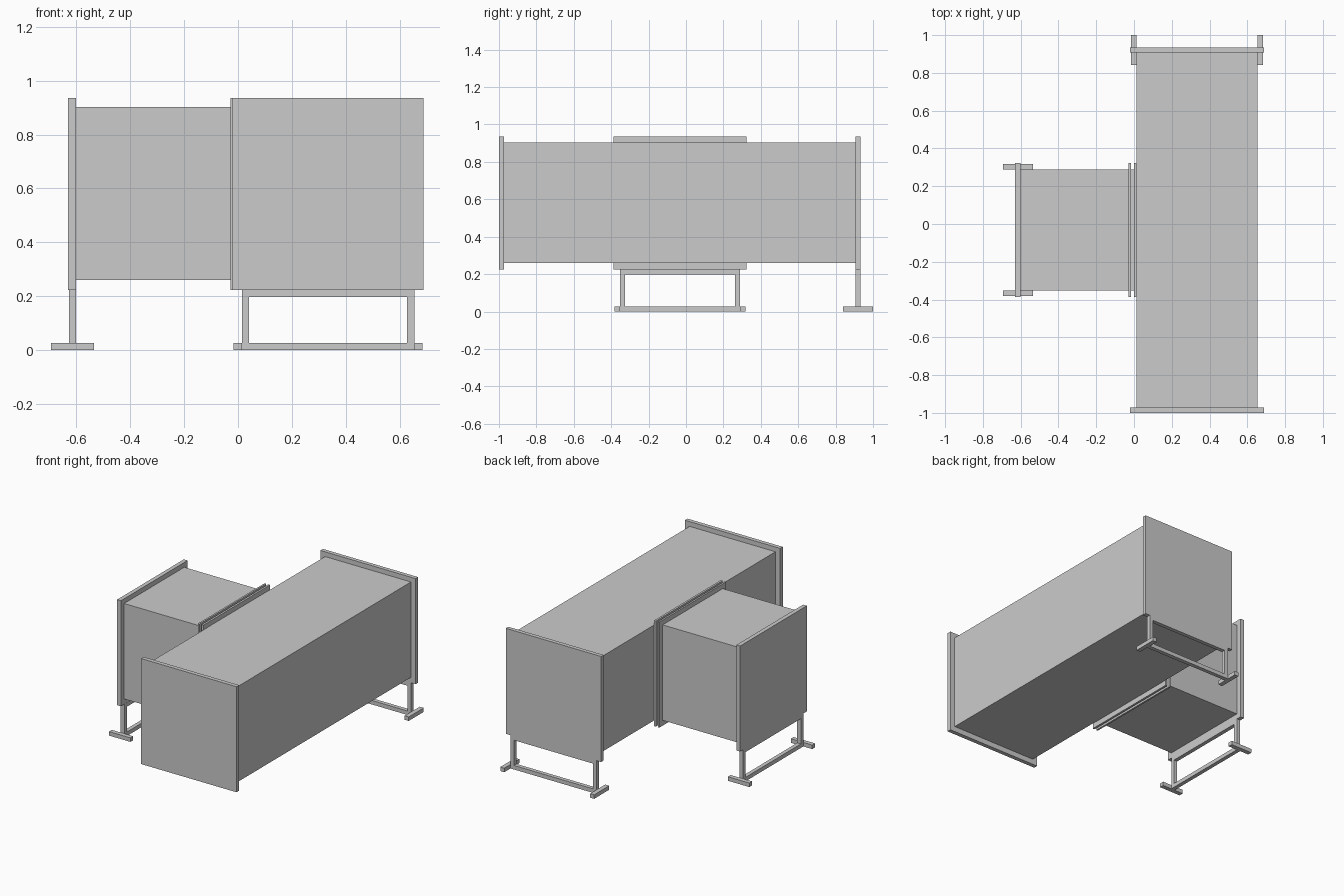
import bpy

if "Cube" in bpy.data.objects:
    bpy.data.objects.remove(bpy.data.objects["Cube"])


def box(name, x0, x1, y0, y1, z0, z1):
    v = [(x, y, z) for x in (x0, x1) for y in (y0, y1) for z in (z0, z1)]
    f = [(0, 1, 3, 2), (4, 6, 7, 5), (0, 4, 5, 1),
         (2, 3, 7, 6), (0, 2, 6, 4), (1, 5, 7, 3)]
    me = bpy.data.meshes.new(name)
    me.from_pydata(v, [], f)
    ob = bpy.data.objects.new(name, me)
    bpy.context.collection.objects.link(ob)
    return ob


Z0, Z1 = 0.26, 0.903        # duct bottom and top
F0, F1 = 0.224, 0.935       # flange bottom and top
MX, BY = 0.334, -0.032      # centre lines of main duct and branch
HW, FW = 0.32, 0.355        # half widths of duct and flange

# Main duct with its end flanges
box("main_duct", MX - HW, MX + HW, -0.975, 0.915, Z0, Z1)
box("front_flange", MX - FW, MX + FW, -1.0, -0.972, F0, F1)
box("back_flange", MX - FW, MX + FW, 0.907, 0.934, F0, F1)

# Side branch with end flange and the paired joint flanges
box("branch_duct", -0.605, 0.016, BY - HW, BY + HW, Z0, Z1)
box("branch_end_flange", -0.63, -0.602, BY - FW, BY + FW, F0, F1)
box("joint_flange_outer", -0.028, -0.016, BY - FW, BY + FW, F0, F1)
box("joint_flange_inner", -0.001, 0.013, BY - FW, BY + FW, F0, F1)


# Floor stand: w runs across the stand, d through its depth
def stand(name, centre, d0, d1, along_x):
    def part(label, w0, w1, a, b, z0, z1):
        w0, w1 = centre + w0, centre + w1
        r = (w0, w1, a, b) if along_x else (a, b, w0, w1)
        box(f"{name}_{label}", *r, z0, z1)

    mid = (d0 + d1) / 2
    part("top_rail", -HW, HW, d0, d1, 0.197, F0)
    part("bottom_rail", -HW, HW, d0, d1, 0.0, 0.027)
    for side, s in (("left", -1), ("right", 1)):
        leg = sorted((s * 0.294, s * HW))
        foot = sorted((s * HW, s * 0.35))
        part(side + "_leg", *leg, d0, d1, 0.027, 0.197)
        part(side + "_foot", *foot, mid - 0.08, mid + 0.08, 0.0, 0.027)


stand("back_stand", MX, 0.907, 0.934, True)
stand("branch_stand", BY, -0.628, -0.601, False)
